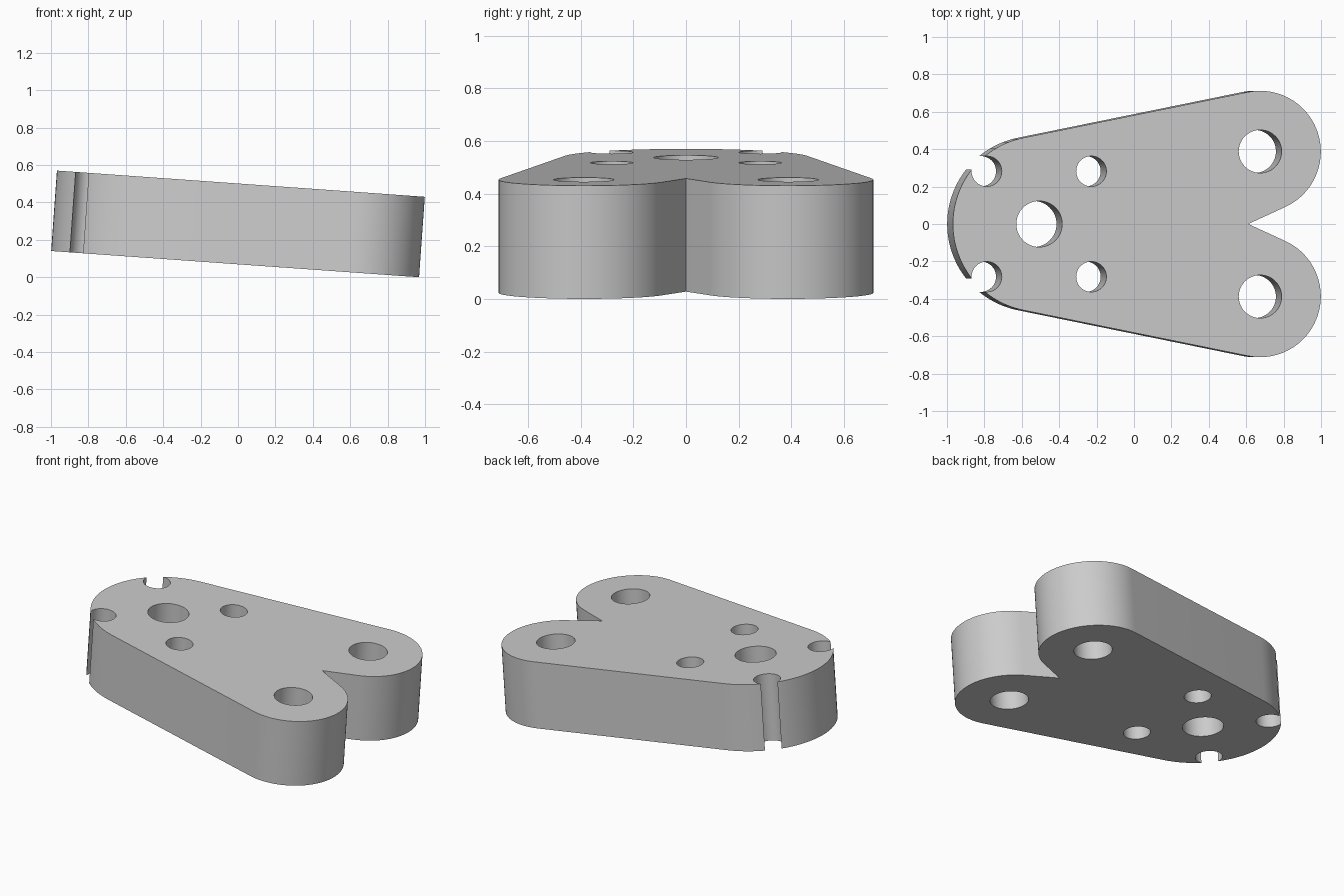
import bpy
import bmesh
from math import radians, sin, cos
from mathutils import Matrix

if "Cube" in bpy.data.objects:
    bpy.data.objects.remove(bpy.data.objects["Cube"])

THICK = 0.431
TILT = Matrix.Translation((0, 0, 0.285)) @ Matrix.Rotation(radians(4.07), 4, "Y")

# Plain grey material
grey = bpy.data.materials.new("plain grey")
grey.use_nodes = True
colour = (0.6, 0.6, 0.6, 1)
grey.diffuse_color = colour
grey.node_tree.nodes["Principled BSDF"].inputs["Base Color"].default_value = colour


def arc(cx, cy, r, start, end, steps):
    angles = [radians(start + (end - start) * i / steps) for i in range(steps + 1)]
    return [(cx + r * cos(a), cy + r * sin(a)) for a in angles]


def prism(name, outline, height):
    """Upright solid centred on z = 0 with the given counter-clockwise outline."""
    bm = bmesh.new()
    base = bm.faces.new([bm.verts.new((x, y, -height / 2)) for x, y in outline])
    top = bmesh.ops.extrude_face_region(bm, geom=[base])["geom"]
    moved = [v for v in top if isinstance(v, bmesh.types.BMVert)]
    bmesh.ops.translate(bm, verts=moved, vec=(0, 0, height))
    bmesh.ops.recalc_face_normals(bm, faces=bm.faces)
    mesh = bpy.data.meshes.new(name)
    bm.to_mesh(mesh)
    bm.free()
    mesh.materials.append(grey)
    obj = bpy.data.objects.new(name, mesh)
    bpy.context.collection.objects.link(obj)
    return obj


# Plate outline: notch apex, round lobe, straight side, broad round end, mirrored
half = arc(0.661, 0.387, 0.325, -65.5, 101.5, 40) + arc(-0.516, 0, 0.47, 101.5, 180, 24)
mirrored = [(x, -y) for x, y in reversed(half[:-1])]
plate = prism("plate", [(0.597, 0)] + half + mirrored, THICK)

# Through holes; the pair by the round end breaks out through the edge
holes = [(-0.523, 0, 0.123)]
for side in (1, -1):
    holes += [
        (0.661, side * 0.388, 0.115),
        (-0.244, side * 0.282, 0.081),
        (-0.805, side * 0.282, 0.081),
    ]

cutters = []
for x, y, r in holes:
    cutter = prism("hole_cutter", arc(x, y, r, 0, 352.5, 47), THICK * 2)
    cutter.hide_render = True
    cutters.append(cutter)
    cut = plate.modifiers.new("hole", "BOOLEAN")
    cut.operation = "DIFFERENCE"
    cut.solver = "EXACT"
    cut.object = cutter

bpy.ops.object.select_all(action="DESELECT")
bpy.context.view_layer.objects.active = plate
plate.select_set(True)
for cut in list(plate.modifiers):
    bpy.ops.object.modifier_apply(modifier=cut.name)
for cutter in cutters:
    bpy.data.objects.remove(cutter)

# Lean the plate down towards the lobes
plate.data.transform(TILT)
bpy.ops.object.shade_smooth_by_angle(angle=radians(30))
